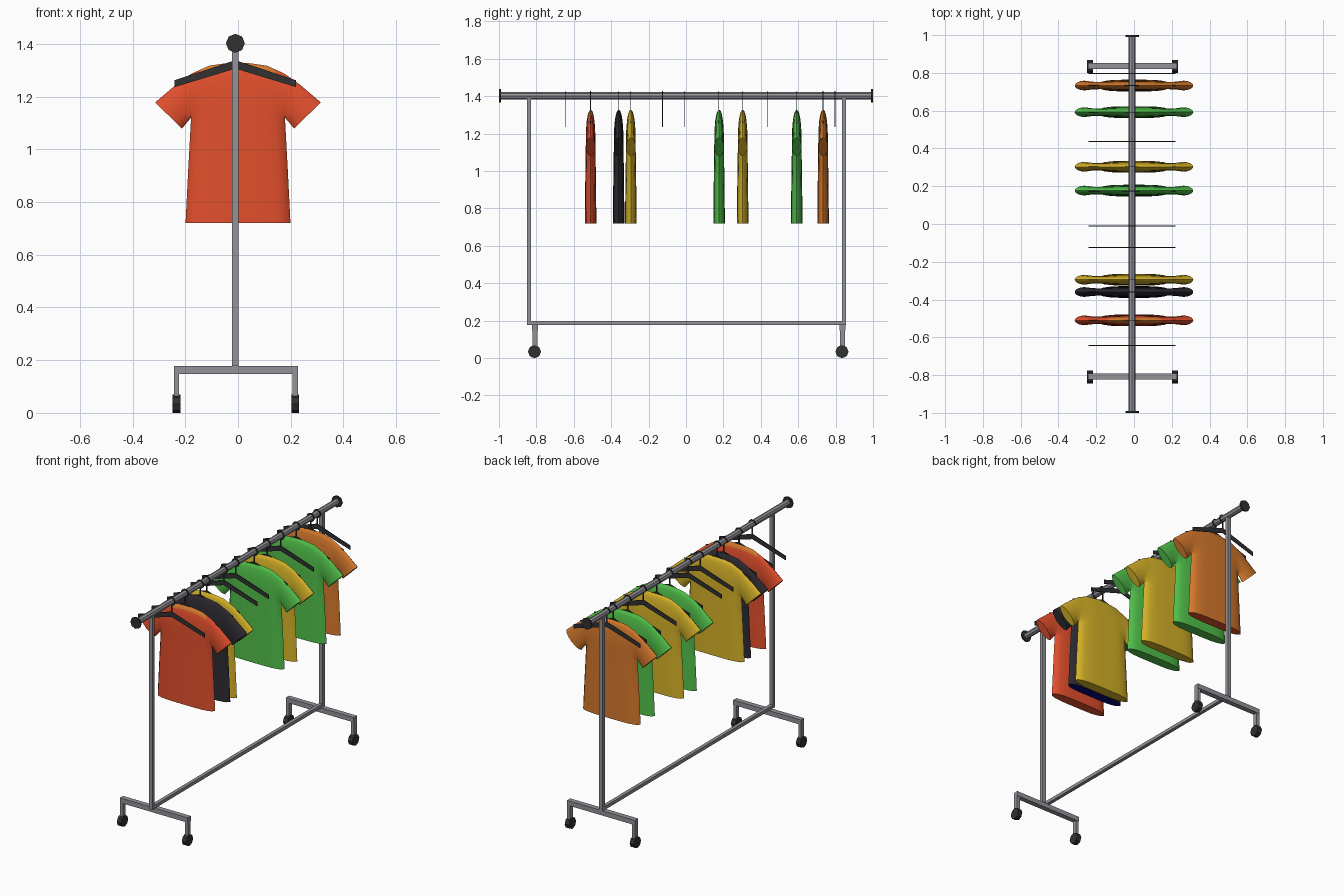
import bpy, bmesh, math
from mathutils import Matrix

if "Cube" in bpy.data.objects:
    bpy.data.objects.remove(bpy.data.objects["Cube"])


def material(name, r, g, b):
    m = bpy.data.materials.new(name)
    m.diffuse_color = [(c / 255) ** 2.2 for c in (r, g, b)] + [1]
    m.use_nodes = True
    m.node_tree.nodes["Principled BSDF"].inputs["Base Color"].default_value = m.diffuse_color
    return m


STEEL = material("steel grey", 145, 145, 151)
DARK = material("dark grey", 52, 52, 54)
RED = material("red cloth", 225, 80, 48)
ORANGE = material("orange cloth", 212, 120, 48)
GREEN = material("green cloth", 82, 190, 75)
YELLOW = material("yellow cloth", 212, 176, 44)
BLACK = material("black cloth", 48, 46, 52)
NAVY = material("navy lining", 10, 15, 120)


def finish(name, bm, *mats):
    mesh = bpy.data.meshes.new(name)
    bmesh.ops.recalc_face_normals(bm, faces=bm.faces)
    bm.to_mesh(mesh)
    bm.free()
    for m in mats:
        mesh.materials.append(m)
    ob = bpy.data.objects.new(name, mesh)
    bpy.context.collection.objects.link(ob)
    return ob


def box(name, lo, hi, mat):
    bm = bmesh.new()
    size = [h - l for l, h in zip(lo, hi)]
    mid = [(h + l) / 2 for l, h in zip(lo, hi)]
    bmesh.ops.create_cube(bm, size=1, matrix=Matrix.Translation(mid) @ Matrix.Diagonal((*size, 1)))
    return finish(name, bm, mat)


def cylinder(name, centre, radius, length, axis, mat, sides=8):
    bm = bmesh.new()
    rot = Matrix.Rotation(math.pi / 2, 4, 'Y' if axis == 'X' else 'X')
    bmesh.ops.create_cone(bm, cap_ends=True, segments=sides, radius1=radius, radius2=radius,
                          depth=length, matrix=Matrix.Translation(centre) @ rot)
    return finish(name, bm, mat)


# Frame: rail with end caps, posts, lower bar
CX = -0.01
RAIL_Z = 1.402
cylinder("rail", (CX, 0, RAIL_Z), 0.019, 1.98, 'Y', STEEL)
box("lower_bar", (CX - 0.011, -0.85, 0.177), (CX + 0.011, 0.855, 0.198), STEEL)
for end, s, post_y, base_y in (("front", -1, -0.84, -0.807), ("back", 1, 0.845, 0.837)):
    cylinder(end + "_rail_cap", (CX, s * 0.995, RAIL_Z), 0.036, 0.01, 'Y', DARK)
    box(end + "_post", (CX - 0.012, post_y - 0.011, 0.178), (CX + 0.012, post_y + 0.011, RAIL_Z), STEEL)
    # Base foot with two legs and wheels
    box(end + "_foot", (-0.243, base_y - 0.016, 0.148), (0.227, base_y + 0.016, 0.178), STEEL)
    for side, x in (("left", -0.233), ("right", 0.217)):
        box(f"{end}_{side}_leg", (x - 0.01, base_y - 0.014, 0.05), (x + 0.01, base_y + 0.014, 0.15), STEEL)
        cylinder(f"{end}_{side}_wheel", (x, base_y - 0.003, 0.034), 0.035, 0.03, 'X', DARK)


def ribbon(bm, inner, outer, y, t=0.002):
    """Flat strip between two x-z paths, given a small thickness."""
    rows = [[bm.verts.new((p[0], yy, p[1])) for p in path]
            for path, yy in ((inner, y - t), (outer, y - t), (outer, y + t), (inner, y + t))]
    for k in range(4):
        a, b = rows[k], rows[(k + 1) % 4]
        for i in range(len(inner) - 1):
            bm.faces.new((a[i], a[i + 1], b[i + 1], b[i]))
    for i in (0, -1):
        bm.faces.new([r[i] for r in rows])


def hanger(y):
    bm = bmesh.new()
    # Sloping arms
    ribbon(bm, [(-0.24, 1.236), (CX, 1.306), (0.22, 1.236)],
           [(-0.24, 1.262), (CX, 1.338), (0.22, 1.262)], y)
    # Hook over the rail, with its stem
    angles = [math.radians(-90 + 27 * i) for i in range(11)]
    arc = lambda r: [(CX + r * math.cos(a), RAIL_Z + r * math.sin(a)) for a in angles]
    ribbon(bm, arc(0.02), arc(0.027), y)
    ribbon(bm, [(CX - 0.004, 1.32), (CX - 0.004, 1.381)], [(CX + 0.004, 1.32), (CX + 0.004, 1.381)], y)
    finish("hanger", bm, DARK)


def shoulder(x):
    pts = [(0, 1.328), (0.04, 1.327), (0.11, 1.317), (0.178, 1.286)]
    for (x0, z0), (x1, z1) in zip(pts, pts[1:]):
        if x <= x1 + 1e-6:
            return z0 + (z1 - z0) * (x - x0) / (x1 - x0)


def shirt(y, cloth, collar, lining):
    bm = bmesh.new()
    us = [0, 0.22, 0.45, 0.62, 0.8, 0.93, 1]
    ts = [0, 0.08, 0.25, 0.5, 0.72, 0.88, 0.96, 1]
    sleeve = [((0.195, 1.1), (0.235, 1.245)), ((0.213, 1.078), (0.314, 1.178))]
    for sx in (-1, 1):
        for sy in (-1, 1):
            # Columns of points from hem to shoulder, then out along the sleeve
            body, upper = [], []
            for u in us:
                round_ = math.sqrt(1 - u ** 4)
                body.append([(u * w, th * round_, z) for w, th, z in
                             ((0.199, 0.031, 0.72), (0.189, 0.029, 0.92), (0.178, 0.026, 1.12))])
                col = []
                for t in ts:
                    f = max(round_ * math.sqrt(1 - t ** 3), 0.75 * math.sqrt(abs(math.sin(math.pi * t))))
                    f = 0 if t == 1 else f
                    x = u * 0.178
                    col.append((x, 0.026 * f, 1.12 + t * (shoulder(x) - 1.12)))
                upper.append(col)
            for k, (a, b) in enumerate(sleeve):
                upper.append([(a[0] + t * (b[0] - a[0]),
                               (0.02 + 0.006 * k) * math.sqrt(abs(math.sin(math.pi * t))) * (t < 1),
                               a[1] + t * (b[1] - a[1])) for t in ts])
            for grid in (body, upper):
                vs = [[bm.verts.new((sx * p[0], y + sy * p[1], p[2])) for p in col] for col in grid]
                for a, b in zip(vs, vs[1:]):
                    for i in range(len(a) - 1):
                        bm.faces.new((a[i], b[i], b[i + 1], a[i + 1]))
    bmesh.ops.remove_doubles(bm, verts=bm.verts, dist=0.0004)
    # Close the hem and sleeve openings
    bmesh.ops.holes_fill(bm, edges=[e for e in bm.edges if e.is_boundary], sides=0)
    bm.normal_update()
    for f in bm.faces:
        c = f.calc_center_median()
        if c.z < 0.73:
            f.material_index = 2
        elif c.z > 1.292 and abs(c.x) < 0.14:
            f.material_index = 1
    ob = finish("shirt", bm, cloth, collar, lining)
    bpy.ops.object.select_all(action='DESELECT')
    bpy.context.view_layer.objects.active = ob
    ob.select_set(True)
    bpy.ops.object.shade_smooth_by_angle(angle=math.radians(50))


# Twelve hangers, seven of them carrying shirts
for y in (-0.643, -0.51, -0.36, -0.295, -0.125, -0.01, 0.175, 0.303, 0.437, 0.592, 0.733, 0.797):
    hanger(y)
for y, cloth, collar, lining in ((-0.51, RED, ORANGE, RED), (-0.36, BLACK, BLACK, NAVY),
                                 (-0.295, YELLOW, YELLOW, YELLOW), (0.177, GREEN, GREEN, GREEN),
                                 (0.303, YELLOW, YELLOW, YELLOW), (0.592, GREEN, GREEN, GREEN),
                                 (0.733, ORANGE, ORANGE, RED)):
    shirt(y, cloth, collar, lining)
